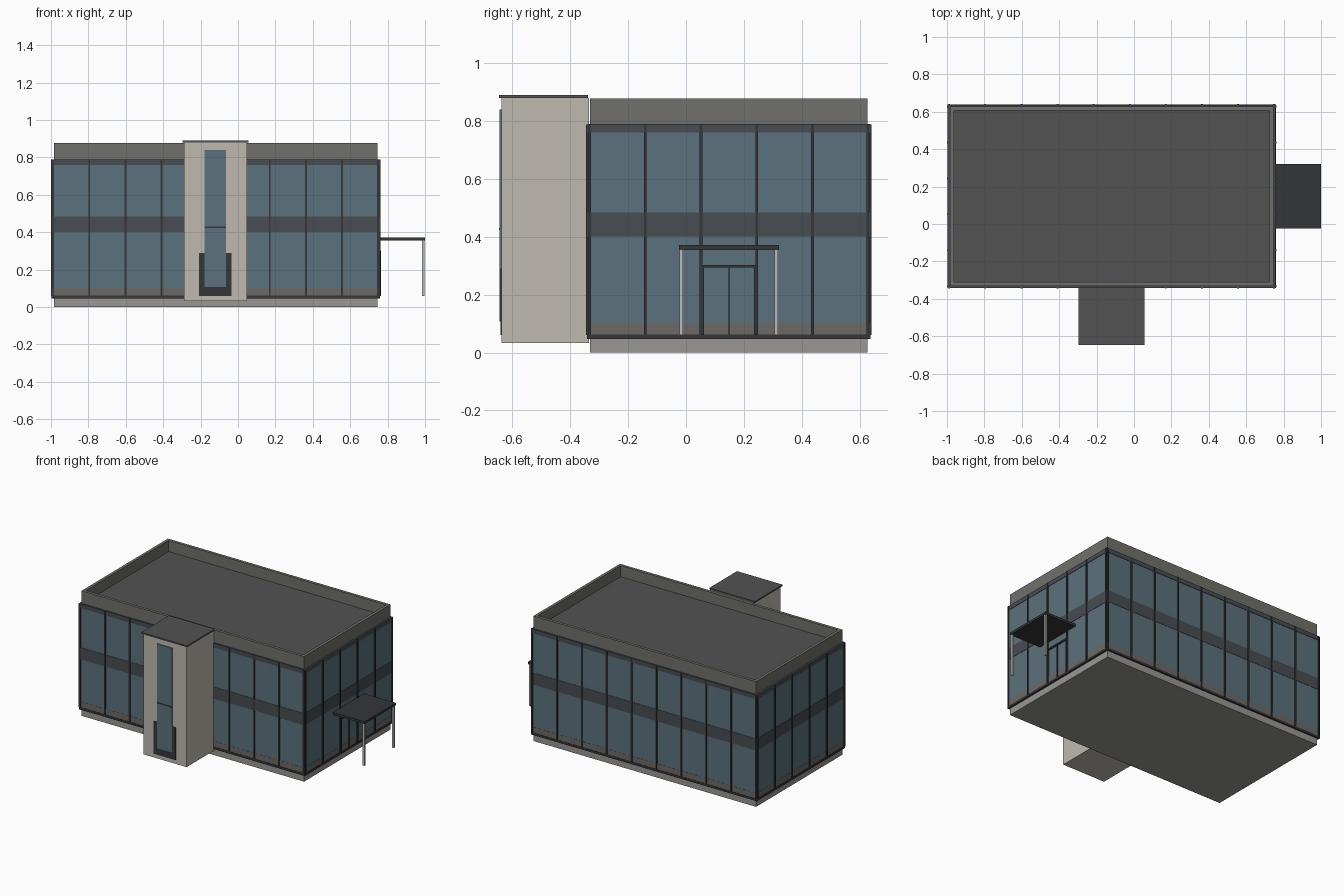
import bpy, bmesh

if "Cube" in bpy.data.objects:
    bpy.data.objects.remove(bpy.data.objects["Cube"])


def material(name, rgb):
    m = bpy.data.materials.new(name)
    m.diffuse_color = (*rgb, 1)
    m.use_nodes = True
    m.node_tree.nodes["Principled BSDF"].inputs["Base Color"].default_value = m.diffuse_color
    return m


GLASS = material("blue_glass", (0.105, 0.165, 0.20))
DARK = material("dark_metal", (0.035, 0.037, 0.04))
BAND = material("spandrel_grey", (0.065, 0.075, 0.085))
SILL = material("sill_brown", (0.155, 0.14, 0.13))
STONE = material("pale_stone", (0.52, 0.49, 0.43))
PARAPET = material("parapet_grey", (0.16, 0.16, 0.145))
PLINTH = material("plinth_grey", (0.32, 0.31, 0.29))
ROOF = material("roof_grey", (0.085, 0.085, 0.088))
STEEL = material("light_steel", (0.5, 0.5, 0.5))


def boxes(name, mat, extents):
    """One object made of boxes given as (x0, x1, y0, y1, z0, z1)."""
    bm = bmesh.new()
    for x0, x1, y0, y1, z0, z1 in extents:
        vs = bmesh.ops.create_cube(bm, size=1)["verts"]
        for v in vs:
            v.co.x = x1 if v.co.x > 0 else x0
            v.co.y = y1 if v.co.y > 0 else y0
            v.co.z = z1 if v.co.z > 0 else z0
    me = bpy.data.meshes.new(name)
    bm.to_mesh(me)
    bm.free()
    me.materials.append(mat)
    ob = bpy.data.objects.new(name, me)
    bpy.context.collection.objects.link(ob)
    return ob


def ring(name, mat, rect, t, z0, z1):
    """Closed rectangular wall of thickness t, with mitred corners."""
    x0, x1, y0, y1 = rect
    bm = bmesh.new()
    loops = []
    for d, z in ((0, z0), (0, z1), (t, z1), (t, z0)):
        pts = ((x0 + d, y0 + d), (x1 - d, y0 + d), (x1 - d, y1 - d), (x0 + d, y1 - d))
        loops.append([bm.verts.new((x, y, z)) for x, y in pts])
    for a in range(4):
        p, q = loops[a], loops[(a + 1) % 4]
        for i in range(4):
            j = (i + 1) % 4
            bm.faces.new((p[i], p[j], q[j], q[i]))
    bmesh.ops.recalc_face_normals(bm, faces=bm.faces)
    me = bpy.data.meshes.new(name)
    bm.to_mesh(me)
    bm.free()
    me.materials.append(mat)
    ob = bpy.data.objects.new(name, me)
    bpy.context.collection.objects.link(ob)


# Main block: plinth, parapet and sunken roof deck
CORE = (-0.983, 0.745, -0.331, 0.627)
boxes("plinth", PLINTH, [(*CORE, 0, 0.05)])
ring("parapet", PARAPET, CORE, 0.02, 0.785, 0.878)
boxes("roof_deck", ROOF, [(-0.965, 0.727, -0.313, 0.609, 0.76, 0.80)])

# Curtain wall
X0, X1, Y0, Y1 = -0.993, 0.754, -0.338, 0.634
T = 0.015


def wall(d):
    return (X0 - d, X1 + d, Y0 - d, Y1 + d)


ring("glazing", GLASS, wall(0), T, 0.10, 0.77)
ring("sill_panel", SILL, wall(0.001), T, 0.06, 0.102)
ring("bottom_rail", DARK, wall(0.004), 0.02, 0.047, 0.062)
ring("floor_spandrel", BAND, wall(0.002), T, 0.40, 0.483)
ring("top_spandrel", BAND, wall(0.003), 0.02, 0.76, 0.79)

# Mullions on all four sides
W, P = 0.005, 0.007
bars = []
for i in range(10):
    x = X0 + 0.005 + (X1 - X0 - 0.01) * i / 9
    bars.append((x - W, x + W, Y0 - P, Y0 + 0.005, 0.06, 0.788))
    bars.append((x - W, x + W, Y1 - 0.005, Y1 + P, 0.06, 0.788))
for i in range(6):
    y = Y0 + 0.005 + (Y1 - Y0 - 0.01) * i / 5
    bars.append((X0 - P, X0 + 0.005, y - W, y + W, 0.06, 0.788))
    bars.append((X1 - 0.005, X1 + P, y - W, y + W, 0.06, 0.788))
boxes("mullions", DARK, bars)

# Stair tower on the front
boxes("stair_tower", STONE, [(-0.288, 0.048, -0.638, -0.335, 0.033, 0.88)])
boxes("tower_cap", ROOF, [(-0.298, 0.056, -0.646, -0.338, 0.88, 0.89)])
boxes("tower_door_surround", DARK, [(-0.208, -0.035, -0.641, -0.63, 0.06, 0.29)])
boxes("tower_window", GLASS, [(-0.178, -0.063, -0.644, -0.63, 0.108, 0.84)])
boxes("tower_transom", DARK, [(-0.178, -0.063, -0.646, -0.63, 0.423, 0.431)])

# Side entrance: double door frame and canopy on two posts
boxes("entrance_door_frame", DARK, [
    (0.75, 0.764, 0.050, 0.062, 0.06, 0.30),
    (0.75, 0.764, 0.235, 0.247, 0.06, 0.30),
    (0.75, 0.764, 0.050, 0.247, 0.293, 0.302),
    (0.75, 0.762, 0.146, 0.151, 0.06, 0.295)])
boxes("entrance_canopy", DARK, [(0.752, 1.0, -0.025, 0.322, 0.355, 0.372)])
boxes("canopy_posts", STEEL, [
    (0.984, 0.997, y - 0.006, y + 0.006, 0.06, 0.357) for y in (-0.017, 0.311)])
